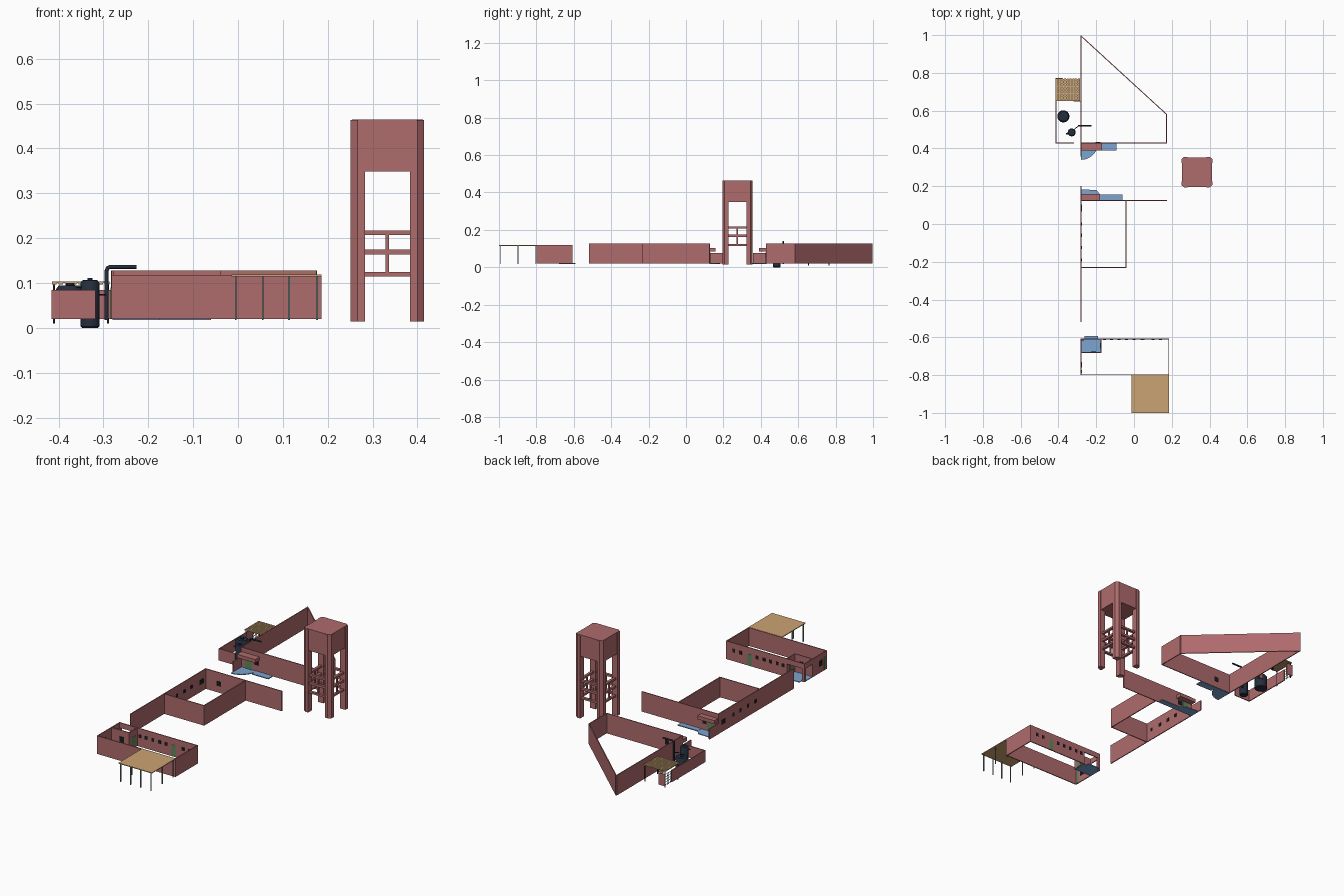
import bpy, bmesh, math
from mathutils import Vector, Matrix

if "Cube" in bpy.data.objects:
    bpy.data.objects.remove(bpy.data.objects["Cube"])


def material(name, rgb):
    m = bpy.data.materials.new(name)
    m.diffuse_color = (*rgb, 1)
    m.use_nodes = True
    m.node_tree.nodes["Principled BSDF"].inputs["Base Color"].default_value = m.diffuse_color
    return m


BRICK = material("brick_red", (0.43, 0.145, 0.15))
BLUE = material("paving_blue", (0.2, 0.37, 0.63))
TAN = material("canopy_tan", (0.6, 0.37, 0.17))
NAVY = material("tank_navy", (0.018, 0.027, 0.045))
BLACK = material("window_black", (0.012, 0.012, 0.016))
GREEN = material("door_green", (0.1, 0.25, 0.1))
STEEL = material("post_grey_green", (0.17, 0.24, 0.22))


def finish(name, bm, mat, smooth=False):
    bmesh.ops.recalc_face_normals(bm, faces=bm.faces)
    me = bpy.data.meshes.new(name)
    bm.to_mesh(me)
    bm.free()
    me.materials.append(mat)
    ob = bpy.data.objects.new(name, me)
    bpy.context.collection.objects.link(ob)
    if smooth:
        bpy.context.view_layer.objects.active = ob
        ob.select_set(True)
        bpy.ops.object.shade_smooth_by_angle(angle=math.radians(40))
        ob.select_set(False)
    return ob


def add_box(bm, x0, x1, y0, y1, z0, z1):
    mat = Matrix.Translation(((x0 + x1) / 2, (y0 + y1) / 2, (z0 + z1) / 2))
    mat = mat @ Matrix.Diagonal((x1 - x0, y1 - y0, z1 - z0, 1))
    bmesh.ops.create_cube(bm, size=1, matrix=mat)


def boxes(name, mat, *specs):
    bm = bmesh.new()
    for s in specs:
        add_box(bm, *s)
    return finish(name, bm, mat)


def walls(name, paths, z0=0.02, z1=0.128, t=0.005):
    """Thin upright walls along each plan path."""
    bm = bmesh.new()
    for path in paths:
        for a, b in zip(path, path[1:]):
            a, b = Vector(a), Vector(b)
            d = b - a
            mid = (a + b) / 2
            m = Matrix.Translation((mid.x, mid.y, (z0 + z1) / 2))
            m = m @ Matrix.Rotation(math.atan2(d.y, d.x), 4, 'Z')
            m = m @ Matrix.Diagonal((d.length + t * 0.9, t, z1 - z0, 1))
            bmesh.ops.create_cube(bm, size=1, matrix=m)
    return finish(name, bm, BRICK)


def prism(name, mat, pts, z0, z1):
    bm = bmesh.new()
    f = bm.faces.new([bm.verts.new((x, y, z0)) for x, y in pts])
    ext = bmesh.ops.extrude_face_region(bm, geom=[f])
    bmesh.ops.translate(bm, vec=(0, 0, z1 - z0),
                        verts=[v for v in ext["geom"] if isinstance(v, bmesh.types.BMVert)])
    return finish(name, bm, mat)


def tank(name, x, y, profile, n=32):
    """Closed turned body from (radius, height) pairs."""
    bm = bmesh.new()
    rings = [[bm.verts.new((x + r * math.cos(i * math.tau / n), y + r * math.sin(i * math.tau / n), z))
              for i in range(n)] for r, z in profile]
    for a, b in zip(rings, rings[1:]):
        for i in range(n):
            bm.faces.new((a[i], a[(i + 1) % n], b[(i + 1) % n], b[i]))
    bm.faces.new(rings[0])
    bm.faces.new(rings[-1])
    return finish(name, bm, NAVY, True)


def pipe(name, pts, r):
    cu = bpy.data.curves.new(name, 'CURVE')
    cu.dimensions = '3D'
    cu.bevel_depth, cu.bevel_resolution, cu.use_fill_caps = r, 3, True
    sp = cu.splines.new('POLY')
    sp.points.add(len(pts) - 1)
    for p, q in zip(sp.points, pts):
        p.co = (*q, 1)
    cu.materials.append(NAVY)
    bpy.context.collection.objects.link(bpy.data.objects.new(name, cu))


def on_y(x, y, w, z0, z1):   # plate through a wall that runs along x
    return (x - w / 2, x + w / 2, y - 0.004, y + 0.004, z0, z1)


def on_x(x, y, w, z0, z1):   # plate through a wall that runs along y
    return (x - 0.004, x + 0.004, y - w / 2, y + w / 2, z0, z1)


# Main building walls
L = -0.28
walls("north_walls", [[(L, 0.43), (0.173, 0.43), (0.173, 0.58), (L, 0.995), (L, 0.43)]])
walls("middle_walls", [[(L, -0.517), (L, 0.125), (0.173, 0.125)],
                       [(L, -0.23), (-0.042, -0.23), (-0.042, 0.125)]])
walls("south_walls", [[(-0.175, -0.61), (0.184, -0.61), (0.184, -0.798), (L, -0.798),
                       (L, -0.68), (-0.175, -0.68), (-0.175, -0.61)]], z1=0.118)
# Lintel and corner post over the recessed south entrance
walls("south_entrance_lintel", [[(L, -0.68), (L, -0.61), (-0.175, -0.61)]], 0.09, 0.118)
boxes("south_corner_post", BRICK, (L - 0.003, L + 0.012, -0.619, -0.6075, 0.02, 0.09))

# Entrance canopies and low side walls
boxes("entrance_canopies", BRICK,
      (L, -0.17, 0.39, 0.43, 0.085, 0.104), (L, -0.18, 0.125, 0.158, 0.085, 0.104))
walls("entrance_low_walls", [[(L, 0.36), (L, 0.43)], [(L, 0.125), (L, 0.2)]], z1=0.077)

# Blue paving
arc = [(L + 0.09 * math.cos(a), 0.43 - 0.09 * math.sin(a))
       for a in [i * math.pi / 24 for i in range(13)]]
prism("north_round_paving", BLUE, [(L, 0.43)] + arc, 0.018, 0.022)
prism("middle_paving", BLUE, [(L, 0.125), (-0.18, 0.125), (-0.18, 0.158), (-0.2, 0.18), (L, 0.183)],
      0.018, 0.022)
boxes("ramps", BLUE, (-0.19, -0.092, 0.39, 0.43, 0.018, 0.023),
      (-0.18, -0.06, 0.125, 0.157, 0.018, 0.023))
boxes("south_entrance_paving", BLUE, (L, -0.175, -0.68, -0.61, 0.018, 0.022),
      (-0.262, -0.19, -0.61, -0.592, 0.018, 0.022))

# Windows
win = [on_y(x, -0.61, 0.016, 0.068, 0.086) for x in (0.14, 0.1, 0.0, -0.04, -0.08, -0.12, -0.155)]
win += [on_x(L, y, 0.017, 0.068, 0.086) for y in (-0.19, -0.125, -0.06, 0.0)]
win += [on_x(L, 0.085, 0.035, 0.06, 0.085), on_x(L, -0.745, 0.03, 0.055, 0.085),
        on_y(-0.215, -0.68, 0.025, 0.055, 0.085), on_y(-0.19, 0.43, 0.025, 0.055, 0.08),
        on_y(-0.2, 0.125, 0.025, 0.055, 0.08)]
boxes("windows", BLACK, *win)

# Doors
boxes("doors", GREEN, on_y(0.045, -0.61, 0.022, 0.021, 0.083), on_x(L, -0.782, 0.016, 0.021, 0.09),
      on_x(-0.175, -0.645, 0.03, 0.021, 0.083),
      (-0.255, -0.215, 0.425, 0.429, 0.021, 0.08), (-0.255, -0.22, 0.126, 0.13, 0.021, 0.08))

# South canopy on slim posts
boxes("south_canopy", TAN, (-0.014, 0.186, -1.0, -0.8, 0.115, 0.119))
boxes("south_canopy_posts", STEEL,
      *[(x - 0.002, x + 0.002, y - 0.002, y + 0.002, 0.017, 0.116)
        for x in (-0.005, 0.055, 0.114, 0.176) for y in (-0.993, -0.898, -0.806)
        if y < -0.95 or x in (-0.005, 0.176)])

# Service yard: walls, slatted canopy and lattice
walls("yard_walls", [[(-0.32, 0.43), (-0.413, 0.43), (-0.413, 0.71)],
                     [(-0.413, 0.77), (-0.38, 0.77)], [(-0.318, 0.65), (L, 0.65)]], z1=0.084)
slats = [(-0.415, -0.286, 0.65 + i * 0.0122, 0.659 + i * 0.0122, 0.1, 0.103) for i in range(10)]
slats += [(-0.415 + i * 0.0148, -0.405 + i * 0.0148, 0.65, 0.769, 0.097, 0.1) for i in range(9)]
boxes("yard_canopy_slats", TAN, *slats)
boxes("yard_canopy_posts", BLACK, *[(x - 0.002, x + 0.002, y - 0.002, y + 0.002, 0.01, 0.098)
                                    for x in (-0.41, -0.29) for y in (0.655, 0.765)])
bm = bmesh.new()
for i in range(5):
    add_box(bm, -0.414, -0.412, 0.712 + i * 0.013, 0.7135 + i * 0.013, 0.02, 0.084)
    add_box(bm, -0.414, -0.412, 0.71, 0.768, 0.025 + i * 0.014, 0.0265 + i * 0.014)
finish("yard_lattice", bm, STEEL)

# Tanks and pipes
tank("large_tank", -0.374, 0.57, [(0.032, 0.02), (0.032, 0.086), (0.026, 0.094), (0.01, 0.095), (0.01, 0.1)])
tank("small_tank", -0.33, 0.485, [(0.018, 0.0), (0.021, 0.003), (0.021, 0.1), (0.017, 0.106),
                                  (0.006, 0.107), (0.006, 0.111)])
pipe("tall_pipe", [(-0.293, 0.52, 0.018), (-0.293, 0.52, 0.127), (-0.291, 0.52, 0.133),
                   (-0.285, 0.52, 0.136), (-0.226, 0.52, 0.136)], 0.0045)
pipe("tank_pipe", [(-0.36, 0.478, 0.092), (-0.33, 0.478, 0.092)], 0.003)
pipe("yard_pipe", [(-0.33, 0.49, 0.074), (-0.293, 0.52, 0.074)], 0.002)

# Water tower: chamfered legs, tank body and braced frames
TX, TY, HX, HY, W = 0.333, 0.275, 0.082, 0.081, 0.032
CX, CY = 0.015, 0.012
quarter = [(HX, HY - CY), (HX - CX, HY)]
for sx, side in ((1, "right"), (-1, "left")):
    for sy, end in ((1, "back"), (-1, "front")):
        plan = quarter + [(HX - W, HY), (HX - W, HY - W), (HX, HY - W)]
        prism(f"tower_leg_{end}_{side}", BRICK, [(TX + sx * x, TY + sy * y) for x, y in plan],
              0.014, 0.463)
body = [(HX - 0.003, HY - CY - 0.002), (HX - CX - 0.002, HY - 0.003)]
loop = body + [(-x, y) for x, y in reversed(body)]
loop += [(-x, -y) for x, y in loop]
prism("tower_tank", BRICK, [(TX + x, TY + y) for x, y in loop], 0.348, 0.4645)
beams = []
for z, h in ((0.12, 0.01), (0.169, 0.012), (0.212, 0.01)):
    for s in (-1, 1):
        cx, cy = TX + s * (HX - W / 2), TY + s * (HY - W / 2)
        beams.append((TX - HX + W, TX + HX - W, cy - 0.007, cy + 0.007, z - h / 2, z + h / 2))
        beams.append((cx - 0.007, cx + 0.007, TY - HY + W, TY + HY - W, z - h / 2, z + h / 2))
for s in (-1, 1):
    cx, cy = TX + s * (HX - W / 2), TY + s * (HY - W / 2)
    beams.append((TX - 0.004, TX + 0.004, cy - 0.004, cy + 0.004, 0.12, 0.212))
    beams.append((cx - 0.004, cx + 0.004, TY - 0.004, TY + 0.004, 0.12, 0.212))
boxes("tower_braces", BRICK, *beams)
